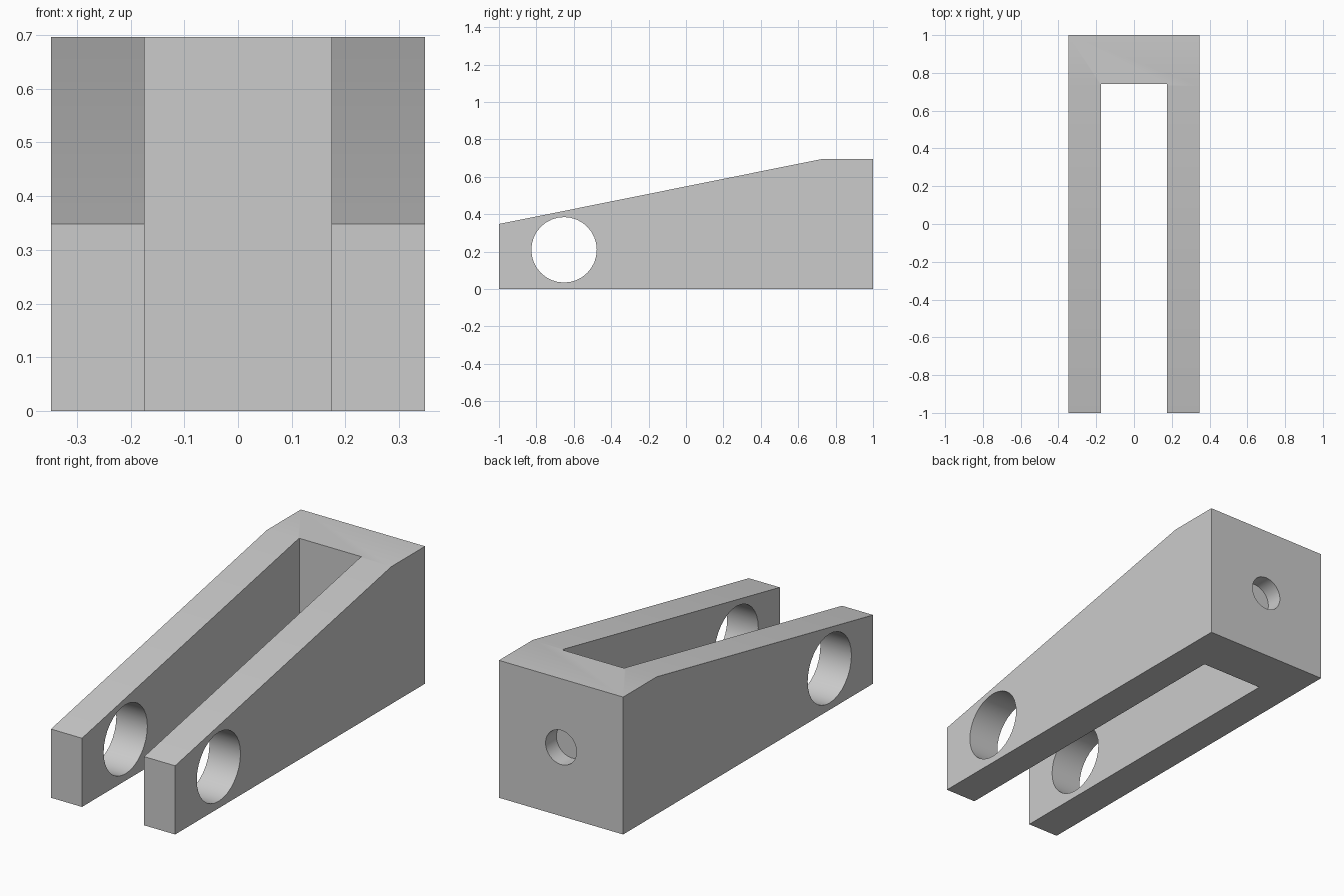
import bpy, bmesh, math
from mathutils import Vector

cube = bpy.data.objects.get("Cube")
if cube:
    bpy.data.objects.remove(cube, do_unlink=True)

HALF_W, HEIGHT, SLOT_HALF, SLOT_END = 0.348, 0.696, 0.174, 0.74

grey = bpy.data.materials.new("plain grey")
grey.use_nodes = True
grey.diffuse_color = (0.6, 0.6, 0.6, 1)
grey.node_tree.nodes["Principled BSDF"].inputs["Base Color"].default_value = (0.6, 0.6, 0.6, 1)


def prism(name, profile, half_width):
    """Extrude a (y, z) side profile evenly across x."""
    bm = bmesh.new()
    face = bm.faces.new([bm.verts.new((-half_width, y, z)) for y, z in profile])
    extruded = bmesh.ops.extrude_face_region(bm, geom=[face])["geom"]
    moved = [v for v in extruded if isinstance(v, bmesh.types.BMVert)]
    bmesh.ops.translate(bm, verts=moved, vec=Vector((2 * half_width, 0, 0)))
    bmesh.ops.recalc_face_normals(bm, faces=bm.faces)
    mesh = bpy.data.meshes.new(name)
    bm.to_mesh(mesh)
    bm.free()
    obj = bpy.data.objects.new(name, mesh)
    bpy.context.collection.objects.link(obj)
    mesh.materials.append(grey)
    return obj


def cylinder(name, radius, depth, location, rotation):
    bpy.ops.mesh.primitive_cylinder_add(vertices=32, radius=radius, depth=depth,
                                        location=location, rotation=rotation)
    obj = bpy.context.object
    obj.name = name
    obj.data.materials.append(grey)
    return obj


# Tapered fork body, flat on top at the back
body = prism("fork_body", [(-1, 0), (1, 0), (1, HEIGHT), (0.73, HEIGHT), (-1, HEIGHT / 2)], HALF_W)

# Slot between the arms, pin hole through both arms, blind hole in the back
cutters = [
    prism("slot_cutter", [(-1.2, -0.2), (SLOT_END, -0.2), (SLOT_END, 1), (-1.2, 1)], SLOT_HALF),
    cylinder("pin_hole_cutter", 0.175, 1, (0, -0.652, 0.21), (0, math.pi / 2, 0)),
    cylinder("back_hole_cutter", 0.087, 0.174, (0, 1, HEIGHT / 2), (math.pi / 2, 0, 0)),
]

bpy.ops.object.select_all(action='DESELECT')
body.select_set(True)
bpy.context.view_layer.objects.active = body
for cutter in cutters:
    cutter.hide_render = True
    cut = body.modifiers.new(cutter.name, 'BOOLEAN')
    cut.operation = 'DIFFERENCE'
    cut.solver = 'EXACT'
    cut.object = cutter
    bpy.ops.object.modifier_apply(modifier=cut.name)
for cutter in cutters:
    bpy.data.objects.remove(cutter, do_unlink=True)

bpy.ops.object.shade_smooth_by_angle(angle=math.radians(30))
